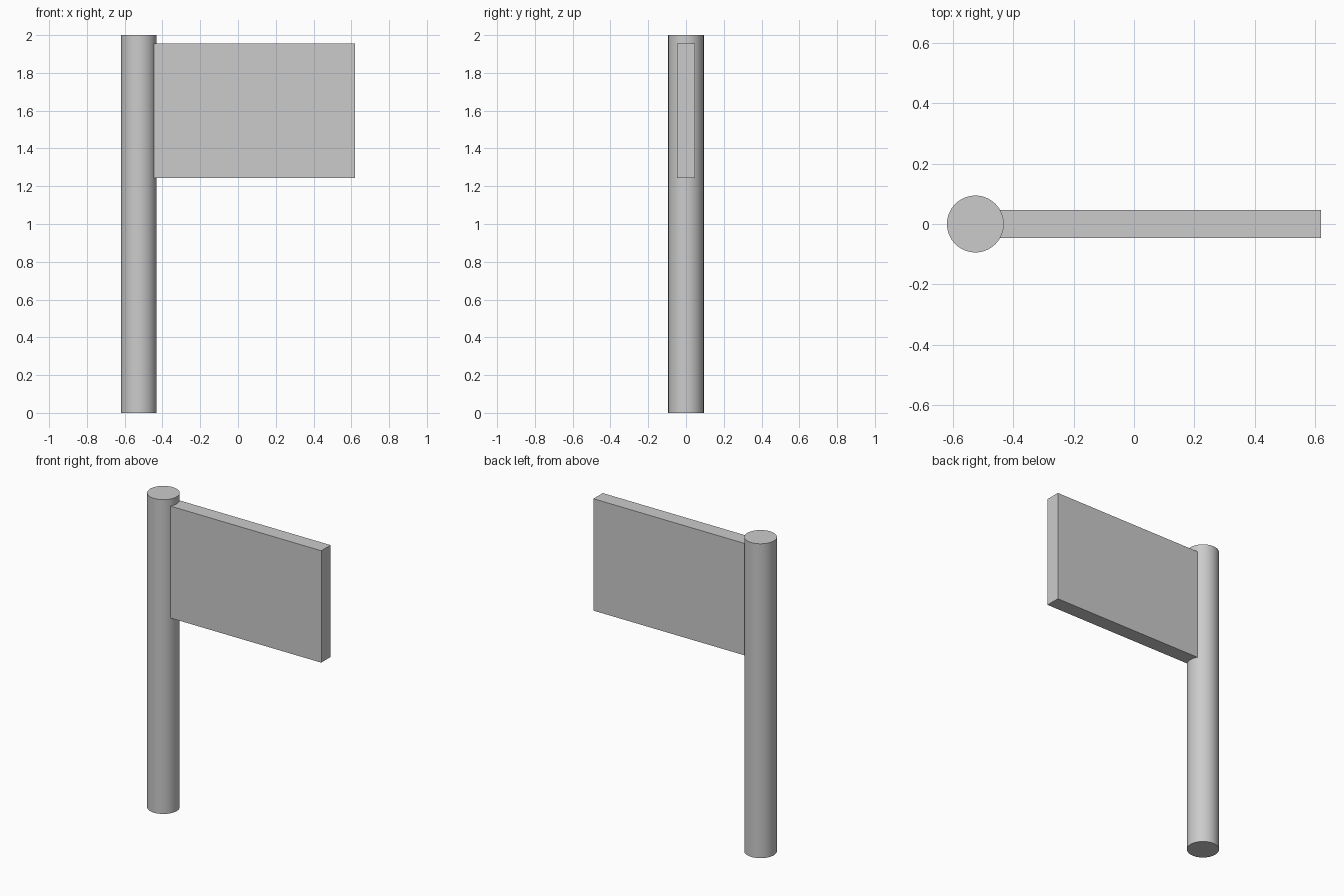
import bpy
import math

default = bpy.data.objects.get("Cube")
if default:
    bpy.data.objects.remove(default, do_unlink=True)

# One plain grey for the whole model
GREY = (0.6, 0.6, 0.6, 1.0)
grey = bpy.data.materials.new("plain grey")
grey.use_nodes = True
grey.diffuse_color = GREY
grey.node_tree.nodes["Principled BSDF"].inputs["Base Color"].default_value = GREY

POLE_X, RADIUS, HEIGHT = -0.525, 0.094, 2.0

# Round pole with flat ends
bpy.ops.mesh.primitive_cylinder_add(vertices=64, radius=RADIUS, depth=HEIGHT,
                                    location=(POLE_X, 0, HEIGHT / 2))
pole = bpy.context.object
pole.name = "pole"
pole.data.materials.append(grey)
bpy.ops.object.shade_smooth_by_angle(angle=math.radians(30))

# Flat flag panel, its inner edge set into the pole
left, right, bottom, top = POLE_X + 0.075, 0.619, 1.243, 1.955
bpy.ops.mesh.primitive_cube_add(size=1, location=((left + right) / 2, 0, (bottom + top) / 2))
flag = bpy.context.object
flag.name = "flag_panel"
flag.scale = (right - left, RADIUS, top - bottom)
bpy.ops.object.transform_apply(location=False, rotation=False, scale=True)
flag.data.materials.append(grey)
